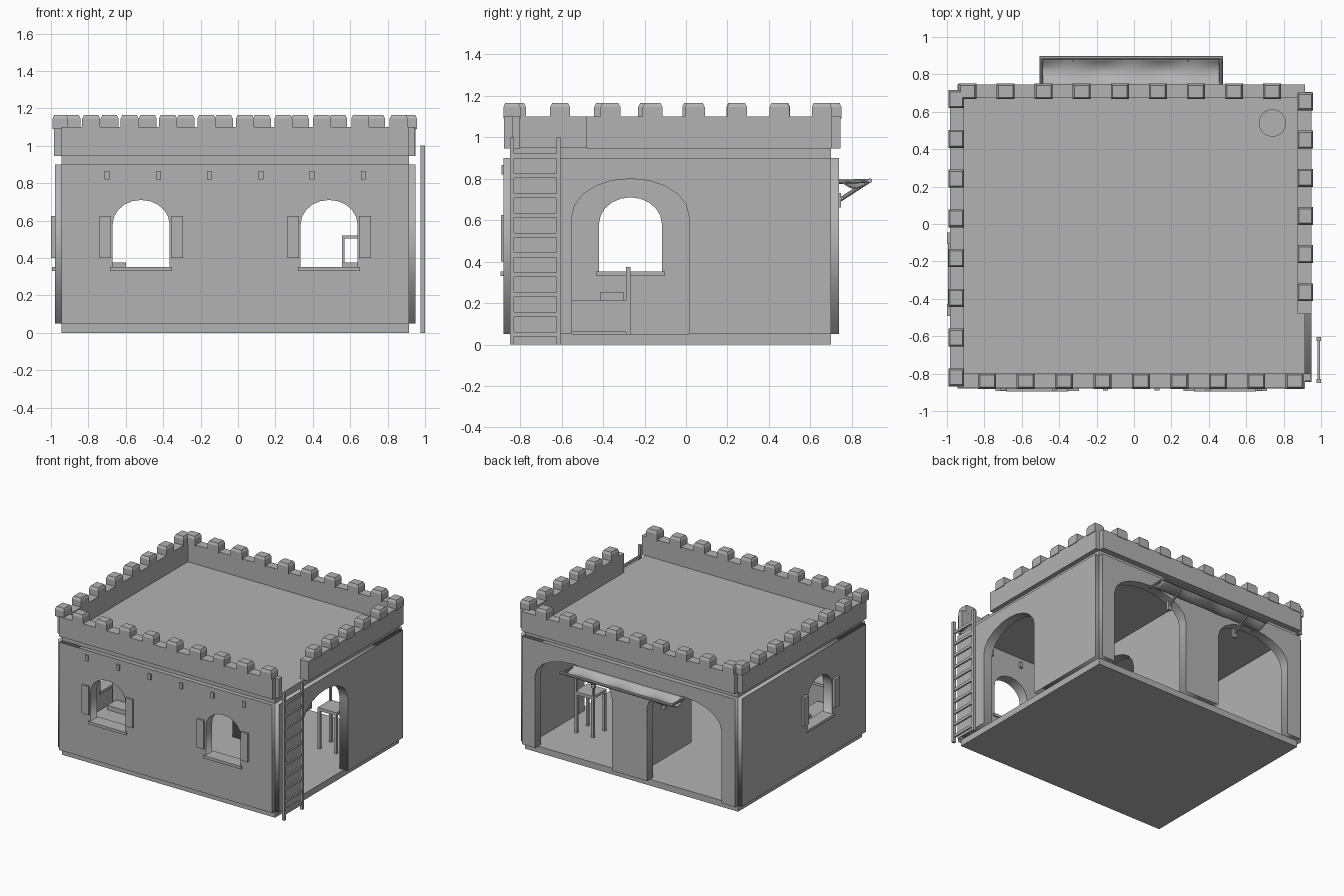
import bpy, bmesh, math
from mathutils import Matrix, Vector

if "Cube" in bpy.data.objects:
    bpy.data.objects.remove(bpy.data.objects["Cube"])

stone = bpy.data.materials.new("grey_stone")
stone.diffuse_color = (0.45, 0.45, 0.45, 1)
stone.use_nodes = True
stone.node_tree.nodes["Principled BSDF"].inputs["Base Color"].default_value = stone.diffuse_color


def finish(name, bm):
    me = bpy.data.meshes.new(name)
    bmesh.ops.recalc_face_normals(bm, faces=bm.faces)
    bm.to_mesh(me)
    bm.free()
    me.materials.append(stone)
    ob = bpy.data.objects.new(name, me)
    bpy.context.collection.objects.link(ob)
    return ob


def add_box(bm, x0, x1, y0, y1, z0, z1):
    m = Matrix.Translation(((x0 + x1) / 2, (y0 + y1) / 2, (z0 + z1) / 2)) @ Matrix.Diagonal((x1 - x0, y1 - y0, z1 - z0, 1))
    return bmesh.ops.create_cube(bm, size=1, matrix=m)["verts"]


def boxes(name, *dims):
    bm = bmesh.new()
    for d in dims:
        add_box(bm, *d)
    return finish(name, bm)


def add_rod(bm, a, b, r, n=10):
    a, b = Vector(a), Vector(b)
    rot = (b - a).to_track_quat('Z', 'Y').to_matrix().to_4x4()
    bmesh.ops.create_cone(bm, cap_ends=True, segments=n, radius1=r, radius2=r, depth=(b - a).length,
                          matrix=Matrix.Translation((a + b) / 2) @ rot)


def arch(c, half, z0, spring, rise, n=10):
    """Opening outline from lower left, over the top, to lower right."""
    pts = [(c - half, z0)]
    pts += [(c - half * math.cos(math.pi * i / n), spring + rise * math.sin(math.pi * i / n)) for i in range(n + 1)]
    return pts + [(c + half, z0)]


ALONG_X = Matrix(((1, 0, 0, 0), (0, 0, -1, 0), (0, 1, 0, 0), (0, 0, 0, 1)))
ALONG_Y = Matrix(((0, 0, 1, 0), (1, 0, 0, 0), (0, 1, 0, 0), (0, 0, 0, 1)))


def wall(name, u0, u1, centre, thick, along, doors=(), windows=()):
    """Flat wall with doorway notches and window holes."""
    outline = [(u0, 0.05)]
    for d in doors:
        outline += arch(d[0], d[1], 0.05, 0.62, 0.18)
    outline += [(u1, 0.05), (u1, 0.9), (u0, 0.9)]
    cu = bpy.data.curves.new(name, 'CURVE')
    cu.dimensions, cu.fill_mode, cu.extrude = '2D', 'BOTH', thick / 2
    for loop in [outline] + [arch(w, 0.152, 0.35, 0.58, 0.13) for w in windows]:
        s = cu.splines.new('POLY')
        s.points.add(len(loop) - 1)
        for p, q in zip(s.points, loop):
            p.co = (q[0], q[1], 0, 1)
        s.use_cyclic_u = True
    tmp = bpy.data.objects.new(name, cu)
    bpy.context.collection.objects.link(tmp)
    dg = bpy.context.evaluated_depsgraph_get()
    me = bpy.data.meshes.new_from_object(tmp.evaluated_get(dg))
    bpy.data.objects.remove(tmp)
    shift = Vector((0, centre, 0)) if along is ALONG_X else Vector((centre, 0, 0))
    me.transform(Matrix.Translation(shift) @ along)
    bm = bmesh.new()
    bm.from_mesh(me)
    bmesh.ops.remove_doubles(bm, verts=bm.verts, dist=0.0001)
    return finish(name, bm)


# floor and roof slabs, roof hatch
boxes("floor_slab", (-0.945, 0.915, -0.845, 0.70, 0, 0.05))
boxes("roof_slab", (-0.945, 0.915, -0.845, 0.70, 0.9, 0.95))
bm = bmesh.new()
bmesh.ops.create_cone(bm, cap_ends=True, segments=32, radius1=0.073, radius2=0.073, depth=0.012,
                      matrix=Matrix.Translation((0.74, 0.54, 0.955)))
finish("roof_hatch", bm)

# walls
FRONT_WINDOWS, SIDE_WINDOW = (-0.518, 0.487), -0.268
SIDE_DOOR = (-0.268, 0.282)
wall("front_wall", -0.945, 0.915, -0.84, 0.08, ALONG_X, windows=FRONT_WINDOWS)
wall("back_wall", -0.945, 0.915, 0.70, 0.075, ALONG_X, doors=((-0.5, 0.325), (0.465, 0.335)))
wall("left_wall", -0.845, 0.70, -0.942, 0.075, ALONG_Y, windows=(SIDE_WINDOW,))
wall("right_wall", -0.845, 0.70, 0.912, 0.075, ALONG_Y, doors=(SIDE_DOOR,))
wall("inner_wall", -0.80, 0.66, -0.02, 0.075, ALONG_Y, doors=(SIDE_DOOR,))

# window sills and shutters
for i, c in enumerate(FRONT_WINDOWS):
    boxes(f"front_sill_{i}", (c - 0.166, c + 0.166, -0.895, -0.79, 0.33, 0.352))
    boxes(f"front_shutters_{i}", *[(c + s * 0.192 - 0.031, c + s * 0.192 + 0.031, -0.893, -0.87, 0.40, 0.625) for s in (-1, 1)])
c = SIDE_WINDOW
boxes("side_sill", (-0.995, -0.895, c - 0.166, c + 0.166, 0.33, 0.352))
boxes("side_shutters", *[(-1.0, -0.97, c + s * 0.192 - 0.031, c + s * 0.192 + 0.031, 0.40, 0.625) for s in (-1, 1)])

# beam ends poking through the front wall
boxes("beam_ends", *[(x - 0.013, x + 0.013, -0.89, -0.785, 0.82, 0.865)
                     for x in (-0.70 + 0.274 * i for i in range(6))])

# parapets
boxes("front_parapet", (-0.945, 0.915, -0.878, -0.80, 0.945, 1.10))
boxes("back_parapet", (-0.945, 0.915, 0.675, 0.745, 0.945, 1.10))
boxes("left_parapet", (-0.985, -0.91, -0.84, 0.705, 0.945, 1.10))
boxes("right_parapet", (0.875, 0.95, -0.48, 0.705, 0.945, 1.10), (0.875, 0.945, -0.84, -0.80, 0.945, 1.10))


def merlons(name, spots, along_x):
    """Blocks with a narrower, chamfered cap."""
    bm = bmesh.new()
    for x, y in spots:
        a, b = (0.048, 0.041) if along_x else (0.041, 0.048)
        add_box(bm, x - a, x + a, y - b, y + b, 1.09, 1.145)
        for v in add_box(bm, x - a, x + a, y - b, y + b, 1.145, 1.165):
            if v.co.z > 1.15:
                v.co.x = x + (v.co.x - x) * 0.8
                v.co.y = y + (v.co.y - y) * 0.8
    return finish(name, bm)


merlons("front_merlons", [(-0.785 + 0.2055 * i, -0.84) for i in range(9)], True)
merlons("back_merlons", [(-0.89 + 0.2035 * i, 0.709) for i in range(9)], True)
merlons("left_merlons", [(-0.95, -0.82 + 0.2125 * i) for i in range(8)], False)
merlons("right_merlons", [(0.915, -0.365 + 0.204 * i) for i in range(6)], False)

# ladder
bm = bmesh.new()
for y in (-0.84, -0.615):
    add_box(bm, 0.977, 1.0, y - 0.01, y + 0.01, 0, 1.0)
for i in range(10):
    z = 0.05 + 0.0955 * i
    add_box(bm, 0.982, 0.995, -0.84, -0.615, z - 0.011, z + 0.011)
finish("ladder", bm)

# awning: sagging wavy cloth, frame rods, struts
bm = bmesh.new()
NX, NY = 40, 10
grid = []
for i in range(NX + 1):
    u = i / NX
    row = []
    for j in range(NY + 1):
        v = j / NY
        sag = 4 * v * (1 - v) * (0.033 + 0.010 * math.cos(u * math.tau * 3))
        row.append(bm.verts.new((-0.50 + 0.97 * u, 0.74 + 0.15 * v, 0.795 - sag)))
    grid.append(row)
for i in range(NX):
    for j in range(NY):
        bm.faces.new((grid[i][j], grid[i + 1][j], grid[i + 1][j + 1], grid[i][j + 1]))
cloth = finish("awning_cloth", bm)
for p in cloth.data.polygons:
    p.use_smooth = True
solid = cloth.modifiers.new("thickness", 'SOLIDIFY')
solid.thickness = 0.006
bm = bmesh.new()
add_rod(bm, (-0.505, 0.888, 0.79), (0.475, 0.888, 0.79), 0.011)
for x in (-0.495, 0.465):
    add_rod(bm, (x, 0.735, 0.785), (x, 0.888, 0.79), 0.01)
for x in (-0.325, 0.29):
    add_rod(bm, (x, 0.73, 0.69), (x, 0.885, 0.79), 0.01)
    add_box(bm, x - 0.015, x + 0.015, 0.73, 0.748, 0.66, 0.73)
finish("awning_frame", bm)

# bed in the left room
boxes("bed_frame", (-0.89, -0.60, -0.78, -0.27, 0.06, 0.215), (-0.89, -0.60, -0.29, -0.268, 0.05, 0.375))
boxes("pillow", (-0.85, -0.64, -0.415, -0.30, 0.21, 0.25))

# chair in the right room
legs = [(x, x + 0.02, y, y + 0.02, 0.05, 0.36) for x in (0.555, 0.70) for y in (0.2, 0.34)]
boxes("chair", *legs, (0.555, 0.72, 0.2, 0.36, 0.35, 0.375),
      (0.555, 0.57, 0.34, 0.36, 0.36, 0.52), (0.705, 0.72, 0.34, 0.36, 0.36, 0.52),
      (0.555, 0.72, 0.34, 0.36, 0.505, 0.52))
